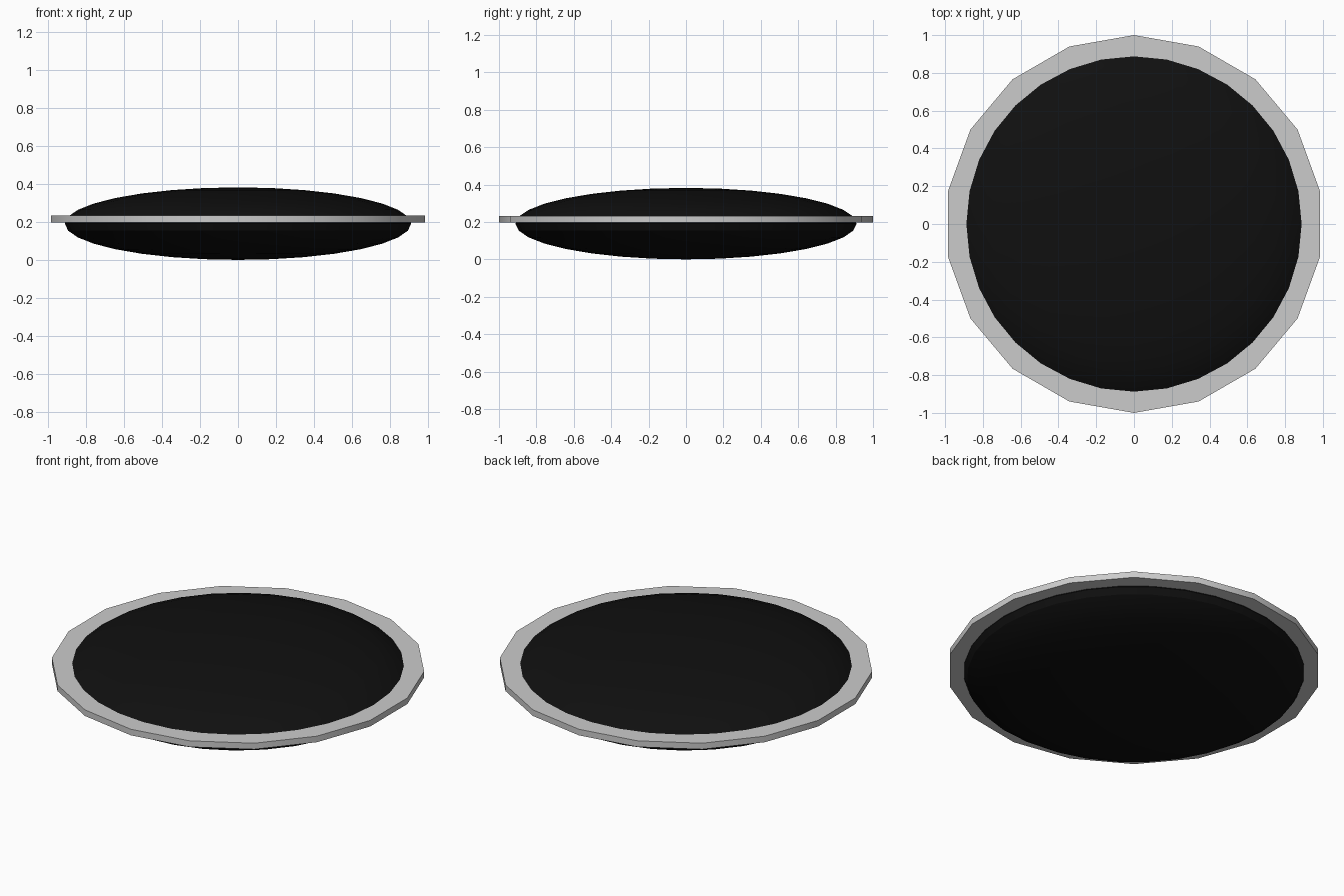
import bpy, math

if "Cube" in bpy.data.objects:
    bpy.data.objects.remove(bpy.data.objects["Cube"])

def finish(name, color=None):
    ob = bpy.context.object
    ob.name = name
    bpy.ops.object.transform_apply(location=False, rotation=False, scale=True)
    bpy.ops.object.shade_smooth_by_angle(angle=math.radians(30))
    if color:
        m = bpy.data.materials.new(name + "_colour")
        m.diffuse_color = color
        m.use_nodes = True
        m.node_tree.nodes["Principled BSDF"].inputs["Base Color"].default_value = m.diffuse_color
        ob.data.materials.append(m)
    return ob

# Dark lens-shaped body: a flattened sphere
bpy.ops.mesh.primitive_uv_sphere_add(segments=32, ring_count=16, radius=1, location=(0, 0, 0.191))
bpy.context.object.scale = (0.912, 0.912, 0.191)
finish("lens_body", (0.005, 0.005, 0.005, 1))

# Thin 18-sided rim disc passing through the body
bpy.ops.mesh.primitive_cylinder_add(vertices=18, radius=1, depth=0.036, location=(0, 0, 0.215))
finish("rim_disc")
